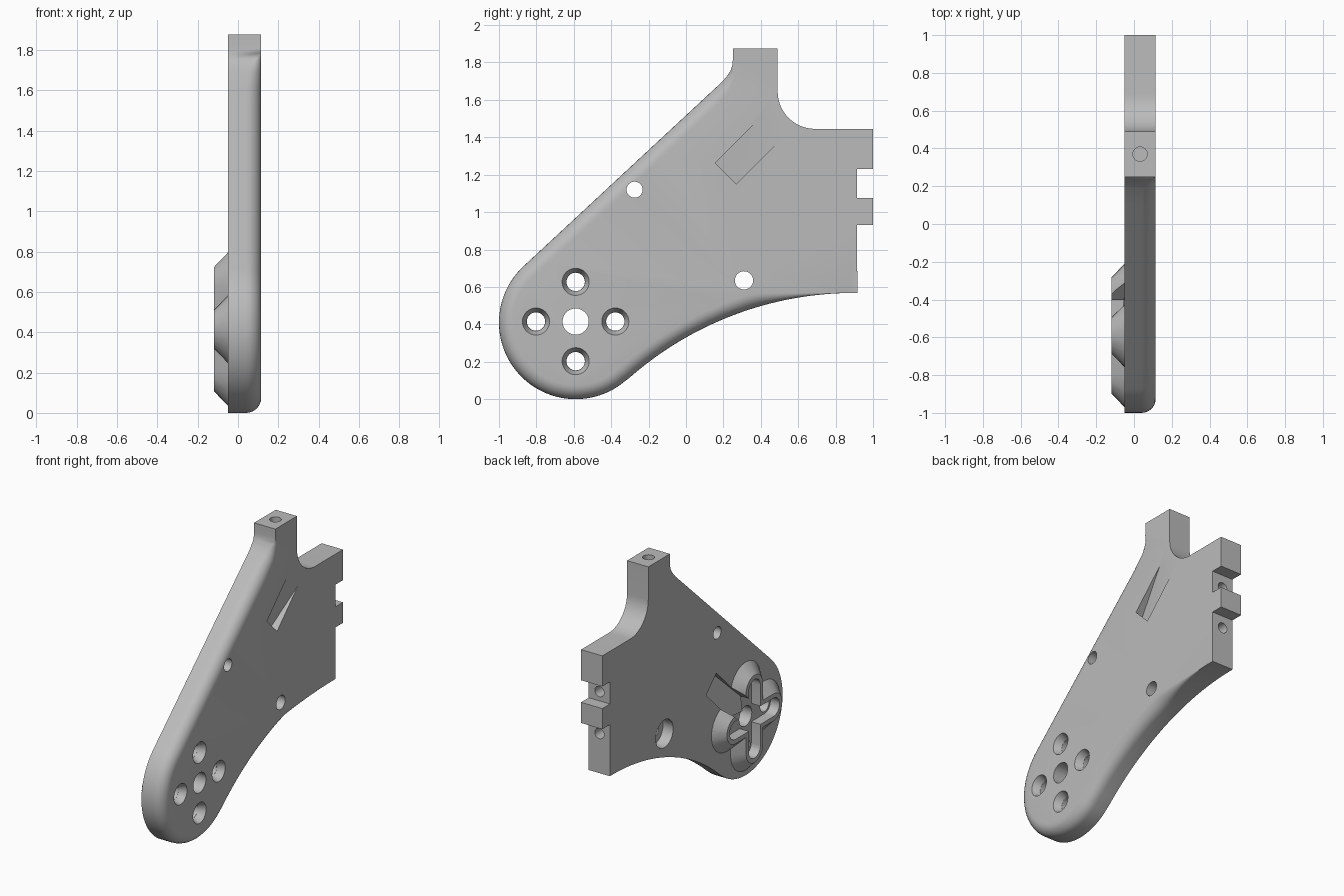
import bpy, bmesh
from math import sin, cos, pi, radians, sqrt
from mathutils import Vector

cube = bpy.data.objects.get("Cube")
if cube:
    bpy.data.objects.remove(cube, do_unlink=True)

BACK, FACE, BOSS = -0.05, 0.115, -0.12      # x levels of the plate and boss
HUB = Vector((-0.59, 0.41))                 # centre of the round end (y, z)
ARM = 0.212                                 # hub centre to screw holes

grey = bpy.data.materials.new("grey")
grey.use_nodes = True
grey.diffuse_color = (0.5, 0.5, 0.5, 1)
grey.node_tree.nodes["Principled BSDF"].inputs["Base Color"].default_value = (0.5, 0.5, 0.5, 1)


def finish(name, bm):
    bmesh.ops.recalc_face_normals(bm, faces=bm.faces)
    mesh = bpy.data.meshes.new(name)
    bm.to_mesh(mesh)
    bm.free()
    mesh.materials.append(grey)
    obj = bpy.data.objects.new(name, mesh)
    bpy.context.collection.objects.link(obj)
    return obj


def arc(centre, radius, start, end, steps):
    """Points on an arc in the y-z plane, angles in degrees."""
    angles = [radians(start + (end - start) * i / steps) for i in range(steps + 1)]
    return [Vector((centre[0] + radius * cos(a), centre[1] + radius * sin(a))) for a in angles]


def hull(name, rings):
    """Convex solid through rings given as (x, y-z points)."""
    bm = bmesh.new()
    for x, pts in rings:
        for p in pts:
            bm.verts.new((x, p[0], p[1]))
    res = bmesh.ops.convex_hull(bm, input=bm.verts)
    bmesh.ops.delete(bm, geom=list({g for g in res["geom_interior"]}), context="VERTS")
    bmesh.ops.dissolve_limit(bm, angle_limit=0.01, verts=bm.verts, edges=bm.edges)
    return finish(name, bm)


def drill(name, centre, r, x0, x1, r_end=None):
    ends = ((x0, r), (x1, r if r_end is None else r_end))
    return hull(name, [(x, arc(centre, q, 0, 348.75, 31)) for x, q in ends])


def rod(name, start, vec, r):
    """Round cutter from a point along a vector."""
    bm = bmesh.new()
    bmesh.ops.create_cone(bm, cap_ends=True, segments=24, radius1=r, radius2=r, depth=vec.length)
    obj = finish(name, bm)
    quat = Vector((0, 0, 1)).rotation_difference(vec)
    for v in obj.data.vertices:
        v.co = quat @ v.co + start + vec / 2
    return obj


def combine(target, tool, operation):
    tool.hide_render = True
    mod = target.modifiers.new("shape", "BOOLEAN")
    mod.operation, mod.object, mod.solver = operation, tool, "EXACT"
    bpy.context.view_layer.objects.active = target
    bpy.ops.object.modifier_apply(modifier=mod.name)
    bpy.data.objects.remove(tool, do_unlink=True)


# Plate outline: neck, inner corner, hinge tabs, belly curve, round end, long edge
outline = [Vector(p) for p in ((0.25, 1.875), (0.49, 1.875))]
outline += arc((0.69, 1.645), 0.2, 180, 270, 14)
outline += [Vector(p) for p in ((1, 1.445), (1, 1.23), (0.915, 1.23), (0.915, 1.075),
                                (1, 1.075), (1, 0.93), (0.915, 0.93))]
outline += arc((0.9, -1.252), 1.82, 89.5, 131.5, 28)
outline += arc(HUB, 0.41, -49, -227, 48)
low, high = outline[-1], Vector((0.19, 1.694))
outline += [low.lerp(high, i / 12) for i in range(1, 13)]
outline += [Vector(p) for p in ((0.215, 1.722), (0.238, 1.755), (0.248, 1.785), (0.25, 1.81))]

# Rounded front rim, fading out at the neck and along the belly
R = 0.075


def rim(p):
    if p.x > 0.245 and p.y > 0.6:
        return 0
    w = (1.8 - p.y) / 0.13
    if p.x > 0 and p.y < 0.6:
        w = (0.568 - p.y) / R
    return R * max(0, min(1, w))


bm = bmesh.new()
count = len(outline)
rings = [[bm.verts.new((BACK, p.x, p.y)) for p in outline]]
for k in range(8):
    t = k / 7 * pi / 2
    ring = []
    for i, p in enumerate(outline):
        d = (outline[(i + 1) % count] - outline[i - 1]).normalized()
        r = rim(p)
        q = p + Vector((d.y, -d.x)) * r * (1 - cos(t))
        ring.append(bm.verts.new((FACE - r * (1 - sin(t)), q.x, q.y)))
    rings.append(ring)
for a, b in zip(rings, rings[1:]):
    for i in range(count):
        j = (i + 1) % count
        bm.faces.new((a[i], a[j], b[j], b[i]))
bm.faces.new(rings[0])
bm.faces.new(rings[-1])
bmesh.ops.remove_doubles(bm, verts=bm.verts, dist=0.0001)
plate = finish("bracket_plate", bm)

# Four tapered arms of the boss, then the cross-shaped pocket inside it
centre = Vector((HUB.x, 0.415))
dirs = [Vector((cos(i * pi / 2), sin(i * pi / 2))) for i in range(4)]


def capsule(d, r):
    return arc(centre, r, 0, 345, 23) + arc(centre + d * ARM, r, 0, 345, 23)


for d in dirs:
    arm = hull("boss_arm", [(BACK + 0.02, capsule(d, 0.168)), (BACK, capsule(d, 0.168)),
                            (BOSS, capsule(d, 0.095))])
    combine(plate, arm, "UNION")
for d in dirs:
    combine(plate, hull("pocket", [(-0.2, capsule(d, 0.064)), (BACK + 0.001, capsule(d, 0.064))]),
            "DIFFERENCE")

# Slanted cable passage from the boss through to the front face
bm = bmesh.new()
section = ((0, -0.2), (0, -0.0856), (1.24, 0.135), (1.57, 0.135), (0.53, BACK), (0.53, -0.2))
sides = []
for v in (-0.088, 0.072):
    sides.append([bm.verts.new((x, centre.x + (u - v) / sqrt(2), centre.y + (u + v) / sqrt(2)))
                  for u, x in section])
    bm.faces.new(sides[-1])
for i in range(len(section)):
    j = (i + 1) % len(section)
    bm.faces.new((sides[0][i], sides[0][j], sides[1][j], sides[1][i]))
combine(plate, finish("cable_passage", bm), "DIFFERENCE")

# Through holes, countersinks and the rear counterbore
holes = [drill("hub_hole", centre, 0.07, -0.3, 0.3)]
for d in dirs:
    spot = centre + d * ARM
    holes.append(drill("screw_hole", spot, 0.049, -0.3, 0.3))
    holes.append(drill("countersink", spot, 0.077, FACE + 0.01, FACE - 0.05, 0.05))
holes.append(drill("upper_hole", (-0.275, 1.12), 0.043, -0.3, 0.3))
holes.append(drill("lower_hole", (0.31, 0.635), 0.049, -0.3, 0.3))
holes.append(drill("counterbore", (0.31, 0.635), 0.097, -0.3, 0.03))

# Blind holes in the neck top and in the hinge edge
holes.append(rod("neck_hole", Vector((0.032, 0.37, 1.95)), Vector((0, 0, -0.3)), 0.038))
for z in (1.14, 0.845):
    holes.append(rod("hinge_hole", Vector((0.032, 1.1, z)), Vector((0, -0.4, 0)), 0.036))
for hole in holes:
    combine(plate, hole, "DIFFERENCE")

bpy.ops.object.select_all(action="DESELECT")
plate.select_set(True)
bpy.context.view_layer.objects.active = plate
bpy.ops.object.shade_smooth_by_angle(angle=radians(30))
